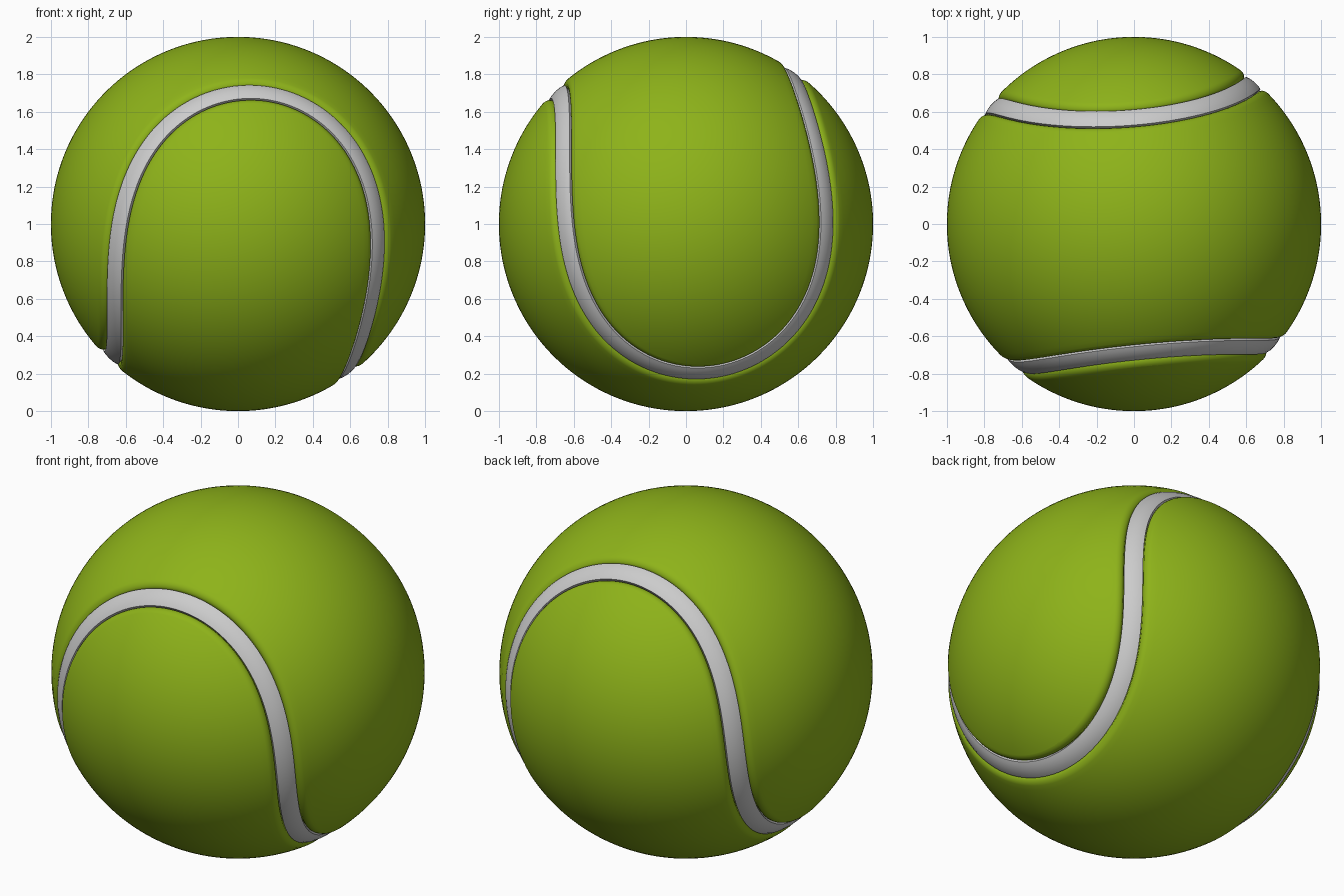
import bpy, bmesh
from math import sin, cos, tan, pi, radians
from mathutils import Vector, Matrix

if "Cube" in bpy.data.objects:
    bpy.data.objects.remove(bpy.data.objects["Cube"])

N, M = 320, 40                      # samples along the seam, samples across a panel
B = 0.21
A = 1 - B
C = (A - B) / tan(radians(39.7))    # sets how near the seam comes to the poles

# Seam orientation, then lift so the ball stands on z = 0
PLACE = (Matrix.Translation((0, 0, 1)) @ Matrix.Rotation(radians(4.2), 4, 'Y')
         @ Matrix.Rotation(radians(4.2), 4, 'X') @ Matrix.Rotation(radians(50), 4, 'Z'))


def seam(t):
    return Vector((A * cos(t) + B * cos(3 * t),
                   A * sin(t) - B * sin(3 * t),
                   C * sin(2 * t))).normalized()


def ring(bm, offset, radius):
    """Loop of vertices running beside the seam at a given sideways angle."""
    verts = []
    for k in range(N):
        t = 2 * pi * k / N
        p = seam(t)
        side = p.cross(seam(t + 1e-3) - seam(t - 1e-3)).normalized()
        verts.append(bm.verts.new((p * cos(offset) + side * sin(offset)) * radius))
    return verts


def sweep(bm, profile, closed=False):
    rings = [ring(bm, o, r) for o, r in profile]
    pairs = list(zip(rings, rings[1:]))
    if closed:
        pairs.append((rings[-1], rings[0]))
    for a, b in pairs:
        for k in range(N):
            j = (k + 1) % N
            bm.faces.new((a[k], a[j], b[j], b[k]))
    return rings


def fill_panel(bm, edge, start):
    """Fill a dumbbell panel with great arcs between mirrored edge points."""
    rows = []
    for i in range(1, N // 2):
        va, vb = edge[(start + i) % N], edge[(start - i) % N]
        a, b = va.co.normalized(), vb.co.normalized()
        ang = a.angle(b)
        mid = [bm.verts.new((a * sin((1 - f) * ang) + b * sin(f * ang)) / sin(ang))
               for f in (m / M for m in range(1, M))]
        rows.append([va] + mid + [vb])
    for r, s in zip(rows, rows[1:]):
        for m in range(M):
            bm.faces.new((r[m], r[m + 1], s[m + 1], s[m]))
    # lobe ends close as small fans
    for row, tip in ((rows[0], edge[start % N]), (rows[-1], edge[(start + N // 2) % N])):
        for m in range(M):
            bm.faces.new((row[m], row[m + 1], tip))


def finish(bm, name, color=None):
    bmesh.ops.recalc_face_normals(bm, faces=bm.faces)
    bm.transform(PLACE)
    mesh = bpy.data.meshes.new(name)
    bm.to_mesh(mesh)
    bm.free()
    obj = bpy.data.objects.new(name, mesh)
    bpy.context.collection.objects.link(obj)
    if color:
        mat = bpy.data.materials.new(name + "_colour")
        mat.diffuse_color = color
        mat.use_nodes = True
        mat.node_tree.nodes["Principled BSDF"].inputs["Base Color"].default_value = mat.diffuse_color
        mesh.materials.append(mat)
    bpy.ops.object.select_all(action='DESELECT')
    obj.select_set(True)
    bpy.context.view_layer.objects.active = obj
    bpy.ops.object.shade_smooth_by_angle(angle=radians(50))
    return obj


# Felt ball: rounded groove along the seam plus two interlocking panels
half = [(0.095, 1.0), (0.085, 0.9985), (0.075, 0.995), (0.064, 0.988),
        (0.056, 0.978), (0.052, 0.950)]
bm = bmesh.new()
rings = sweep(bm, half + [(-o, r) for o, r in reversed(half)])
fill_panel(bm, rings[0], -N // 8)
fill_panel(bm, rings[-1], N // 8)
finish(bm, "felt_ball", (0.27, 0.45, 0.01, 1))

# Seam strip: slightly domed band lying in the groove
bm = bmesh.new()
sweep(bm, [(-0.051, 0.955), (-0.051, 0.988), (-0.03, 0.993), (0, 0.995),
           (0.03, 0.993), (0.051, 0.988), (0.051, 0.955)], closed=True)
finish(bm, "seam_strip")
